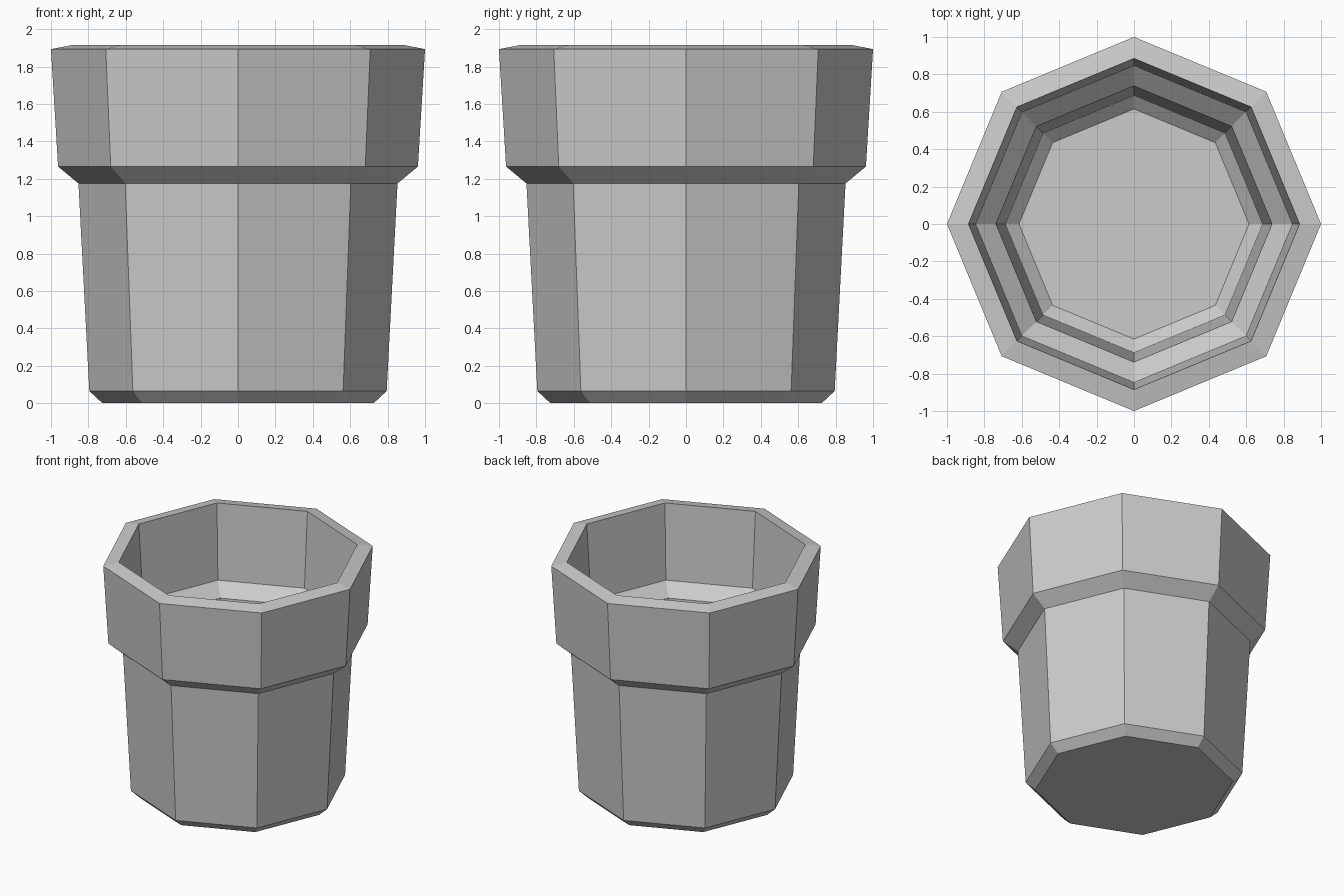
import bpy, bmesh, math

if "Cube" in bpy.data.objects:
    bpy.data.objects.remove(bpy.data.objects["Cube"])

SIDES = 8

# Profile (radius, z): outside from the base up, over the rim, down the inside
profile = [
    (0.725, 0.0), (0.795, 0.065), (0.853, 1.175), (0.962, 1.265), (1.0, 1.893),
    (0.885, 1.915), (0.847, 1.31), (0.738, 1.215), (0.688, 0.16), (0.615, 0.10),
]


def lathe(name, points, sides):
    bm = bmesh.new()
    rings = []
    for r, z in points:
        rings.append([bm.verts.new((r * math.cos(2 * math.pi * i / sides),
                                    r * math.sin(2 * math.pi * i / sides), z))
                      for i in range(sides)])
    # Side walls
    for a, b in zip(rings, rings[1:]):
        for i in range(sides):
            j = (i + 1) % sides
            bm.faces.new((a[i], a[j], b[j], b[i]))
    # Underside and inner floor
    bm.faces.new(rings[0][::-1])
    bm.faces.new(rings[-1])
    bmesh.ops.recalc_face_normals(bm, faces=bm.faces)
    mesh = bpy.data.meshes.new(name)
    bm.to_mesh(mesh)
    bm.free()
    obj = bpy.data.objects.new(name, mesh)
    bpy.context.collection.objects.link(obj)
    return obj


# Hollow flower pot with a wide collar
lathe("flower_pot", profile, SIDES)
